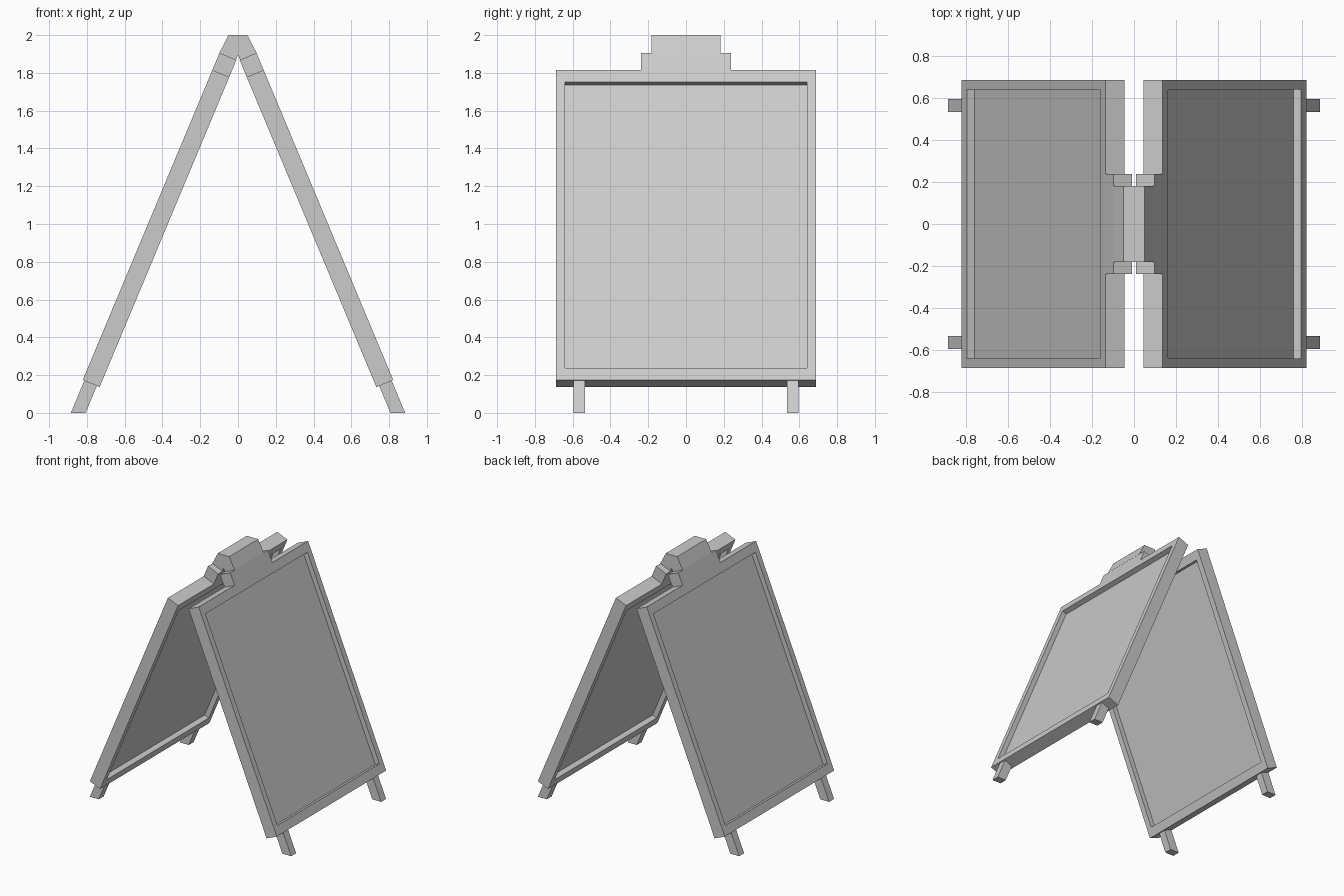
import bpy, bmesh, math
from mathutils import Vector, Matrix

if "Cube" in bpy.data.objects:
    bpy.data.objects.remove(bpy.data.objects["Cube"], do_unlink=True)

grey = bpy.data.materials.new("light grey")
grey.use_nodes = True
colour = (0.6, 0.6, 0.6, 1)
grey.diffuse_color = colour
grey.node_tree.nodes["Principled BSDF"].inputs["Base Color"].default_value = colour

# Board frame of reference: up along the slope, out through the face
TILT = math.radians(22.69)
UP = Vector((-math.sin(TILT), 0, math.cos(TILT)))
OUT = Vector((math.cos(TILT), 0, math.sin(TILT)))
BASE = Vector((0.822, 0, 0.174))
HEIGHT, THICK, HALF_WIDTH = 1.779, 0.097, 0.687


def on_board(u, w):
    p = BASE + UP * u + OUT * w
    return p.x, p.z


def slab(u0, u1, w0=-THICK, w1=0):
    return [on_board(u, w) for u, w in ((u0, w0), (u0, w1), (u1, w1), (u1, w0))]


def prism(profile, y0, y1):
    """Closed prism with an x-z profile, running from y0 to y1."""
    bm = bmesh.new()
    ends = [[bm.verts.new((x, y, z)) for x, z in profile] for y in (y0, y1)]
    for end in ends:
        bm.faces.new(end)
    n = len(profile)
    for i in range(n):
        j = (i + 1) % n
        bm.faces.new((ends[0][i], ends[0][j], ends[1][j], ends[1][i]))
    bmesh.ops.recalc_face_normals(bm, faces=bm.faces[:])
    return bm


def finish(bm, name, turned=False):
    if turned:
        bm.transform(Matrix.Rotation(math.pi, 4, "Z"))
    bmesh.ops.recalc_face_normals(bm, faces=bm.faces[:])
    mesh = bpy.data.meshes.new(name)
    bm.to_mesh(mesh)
    bm.free()
    mesh.materials.append(grey)
    bpy.context.collection.objects.link(bpy.data.objects.new(name, mesh))


def recess(bm, margin_side=0.066, margin_end=0.089, depth=0.039):
    """Sink a framed writing surface into both broad faces."""
    bm.normal_update()
    for face in [f for f in bm.faces if abs(f.normal.dot(OUT)) > 0.99]:
        normal = face.normal.copy()
        bmesh.ops.inset_individual(bm, faces=[face], thickness=margin_side)
        centre = face.calc_center_median()
        for v in face.verts:
            side = 1 if (v.co - centre).dot(UP) > 0 else -1
            v.co -= UP * side * (margin_end - margin_side)
        sunk = bmesh.ops.extrude_discrete_faces(bm, faces=[face])["faces"][0]
        bmesh.ops.translate(bm, verts=sunk.verts[:], vec=-normal * depth)


for side, turned in (("left", False), ("right", True)):
    # Framed board
    board = prism(slab(0, HEIGHT), -HALF_WIDTH, HALF_WIDTH)
    recess(board)
    finish(board, side + "_board", turned)

    # Hinge tab above the board
    tab = prism(slab(HEIGHT, HEIGHT + 0.098), -0.237, 0.237)
    finish(tab, side + "_hinge_tab", turned)

    # Feet, cut level with the ground
    foot = [(0.807, 0), (0.885, 0), on_board(0.01, -0.009), on_board(0.01, -0.081)]
    for place, y in (("front", -0.565), ("back", 0.565)):
        finish(prism(foot, y - 0.031, y + 0.031), f"{side}_{place}_foot", turned)

# Cap joining both tabs
half = [(0.05, 2.0), (0.099, 1.905), (0.011, 1.868)]
cap = half + [(0, 1.896)] + [(-x, z) for x, z in reversed(half)]
finish(prism(cap, -0.182, 0.182), "hinge_cap")
